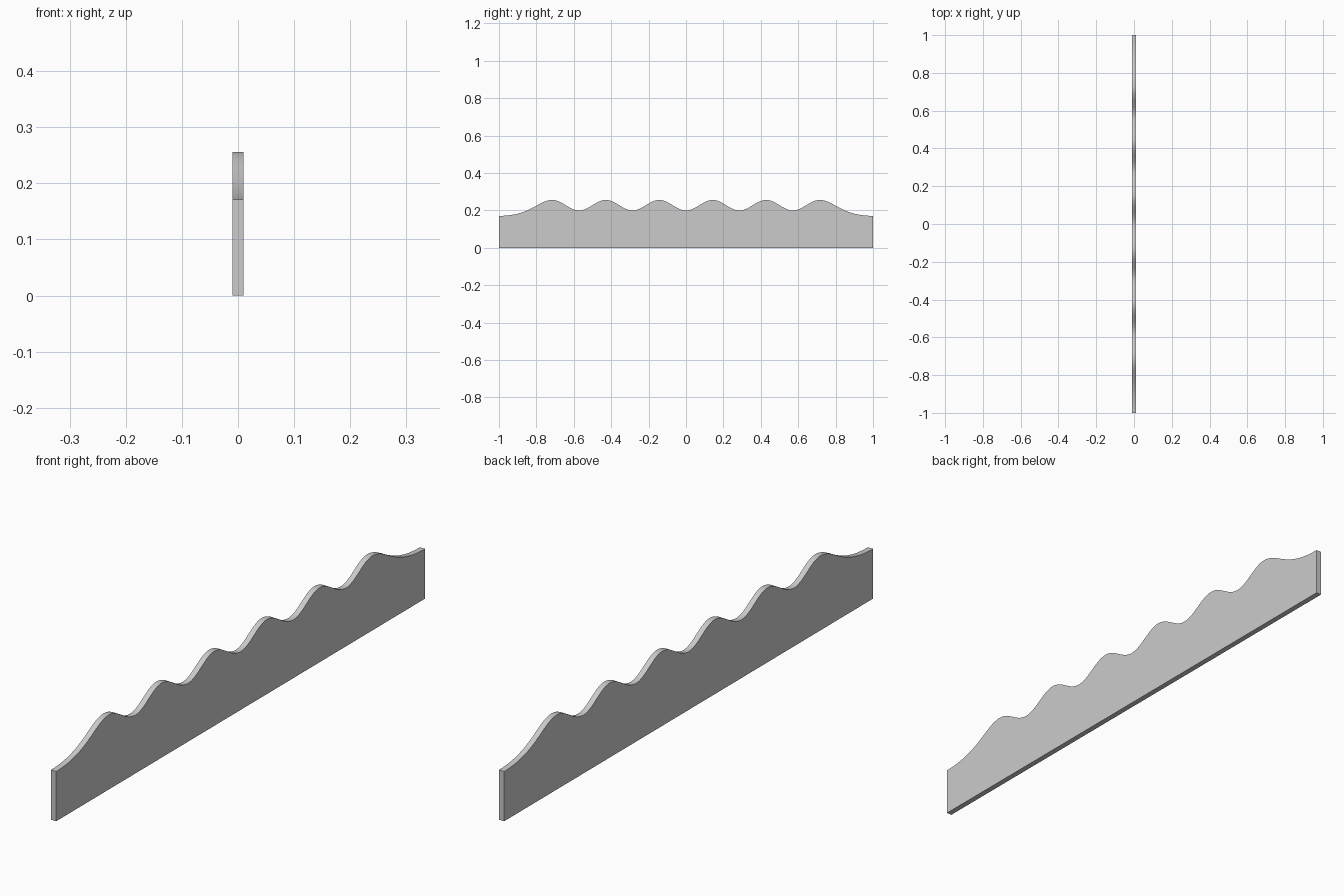
import bpy, bmesh, math

if "Cube" in bpy.data.objects:
    bpy.data.objects.remove(bpy.data.objects["Cube"])

HALF_THICK = 0.01
PEAK, TROUGH, END = 0.256, 0.200, 0.171
LAST = 5 / 7          # outermost crest


def bezier(a, b, c, d, t):
    s = 1 - t
    return s**3 * a + 3 * s * s * t * b + 3 * s * t * t * c + t**3 * d


# right half of the top edge: regular waves, then a sweep down to the end
half = []
for i in range(60):
    y = LAST * i / 60
    z = (PEAK + TROUGH) / 2 - (PEAK - TROUGH) / 2 * math.cos(7 * math.pi * y)
    half.append((y, z))
for i in range(25):
    t = i / 24
    half.append((bezier(LAST, 0.79, 0.83, 1.0, t), bezier(PEAK, PEAK, END, END, t)))

# full outline, mirrored about y = 0
top = [(-y, z) for y, z in reversed(half[1:])] + half
outline = [(1, 0)] + top[::-1] + [(-1, 0)]

# scalloped board
bm = bmesh.new()
face = bm.faces.new([bm.verts.new((-HALF_THICK, y, z)) for y, z in outline])
ext = bmesh.ops.extrude_face_region(bm, geom=[face])
verts = [v for v in ext["geom"] if isinstance(v, bmesh.types.BMVert)]
bmesh.ops.translate(bm, verts=verts, vec=(2 * HALF_THICK, 0, 0))
bmesh.ops.recalc_face_normals(bm, faces=bm.faces)
mesh = bpy.data.meshes.new("scalloped_board")
bm.to_mesh(mesh)
bm.free()
board = bpy.data.objects.new("scalloped_board", mesh)
bpy.context.collection.objects.link(board)

# smooth wave surface, sharp board edges
bpy.context.view_layer.objects.active = board
board.select_set(True)
bpy.ops.object.shade_smooth_by_angle(angle=math.radians(30))
